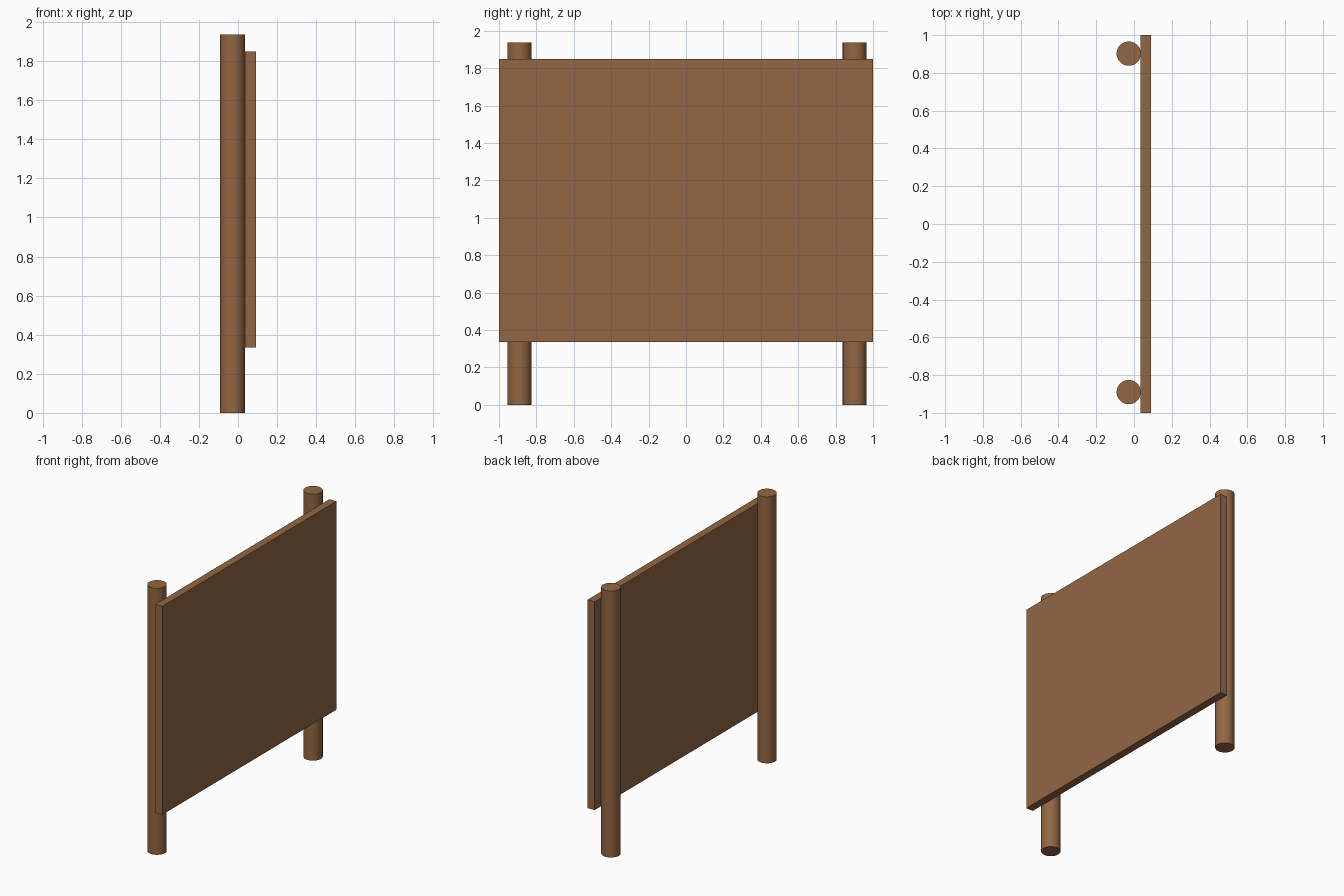
import bpy
import math

if "Cube" in bpy.data.objects:
    bpy.data.objects.remove(bpy.data.objects["Cube"])

wood = bpy.data.materials.new("brown wood")
wood.diffuse_color = (0.29, 0.135, 0.056, 1.0)
wood.use_nodes = True
wood.node_tree.nodes["Principled BSDF"].inputs["Base Color"].default_value = wood.diffuse_color

POST_R, POST_H = 0.064, 1.937
POST_X = -0.028


def finish(name):
    obj = bpy.context.object
    obj.name = name
    obj.data.materials.append(wood)
    return obj


# Two round posts behind the board
for name, y in (("front_post", -0.89), ("back_post", 0.902)):
    bpy.ops.mesh.primitive_cylinder_add(
        vertices=48, radius=POST_R, depth=POST_H,
        location=(POST_X, y, POST_H / 2))
    finish(name)
    bpy.ops.object.shade_smooth_by_angle(angle=math.radians(30))

# Flat board fixed to the posts
x0, x1, z0, z1 = 0.035, 0.091, 0.335, 1.85
bpy.ops.mesh.primitive_cube_add(
    size=1, location=((x0 + x1) / 2, 0, (z0 + z1) / 2))
board = finish("board")
board.scale = (x1 - x0, 2.0, z1 - z0)
bpy.ops.object.transform_apply(location=False, rotation=False, scale=True)
